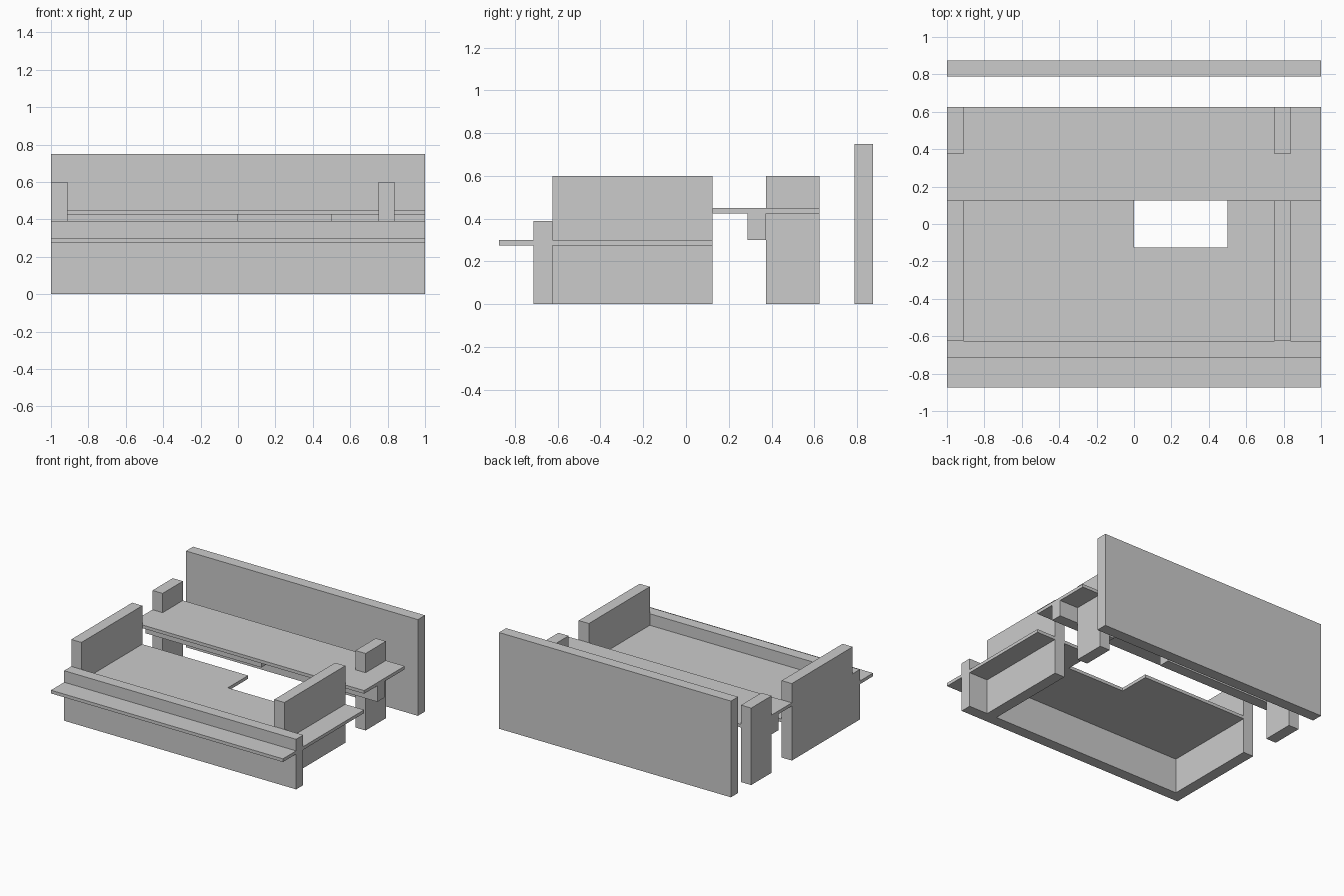
import bpy
import bmesh

if "Cube" in bpy.data.objects:
    bpy.data.objects.remove(bpy.data.objects["Cube"])

T = 0.0875  # thickness of upright panels


def prism(name, outline, z0, z1):
    """Extrude a flat x/y outline from z0 up to z1."""
    bm = bmesh.new()
    face = bm.faces.new([bm.verts.new((x, y, z0)) for x, y in outline])
    top = bmesh.ops.extrude_face_region(bm, geom=[face])["geom"]
    verts = [v for v in top if isinstance(v, bmesh.types.BMVert)]
    bmesh.ops.translate(bm, verts=verts, vec=(0, 0, z1 - z0))
    bmesh.ops.recalc_face_normals(bm, faces=bm.faces)
    mesh = bpy.data.meshes.new(name)
    bm.to_mesh(mesh)
    bm.free()
    obj = bpy.data.objects.new(name, mesh)
    bpy.context.collection.objects.link(obj)
    return obj


def box(name, x, y, z):
    outline = [(x[0], y[0]), (x[1], y[0]), (x[1], y[1]), (x[0], y[1])]
    return prism(name, outline, *z)


# Full-width upright panels
box("back_panel", (-1, 1), (0.875 - T, 0.875), (0, 0.75))
box("front_panel", (-1, 1), (-0.625 - T, -0.625), (0, 0.39))

# Lower board with a rectangular notch in its rear edge
prism("lower_board",
      [(-1, -0.875), (1, -0.875), (1, 0.125), (0.5, 0.125),
       (0.5, -0.125), (0, -0.125), (0, 0.125), (-1, 0.125)],
      0.275, 0.30)

# Raised rear shelf
box("rear_shelf", (-1, 1), (0.125, 0.625), (0.425, 0.45))

# Side panels and the rear posts in line with them
for side, x in (("left", -1), ("right", 0.75)):
    box(side + "_side_panel", (x, x + T), (-0.625, 0.125), (0, 0.6))
    box(side + "_rear_post", (x, x + T), (0.375, 0.625), (0, 0.6))

# Rails under the rear shelf, leaving a gap behind the notch
for side, x in (("left", (-1, 0)), ("right", (0.5, 1))):
    box(side + "_shelf_rail", x, (0.375 - T, 0.375), (0.30, 0.425))
